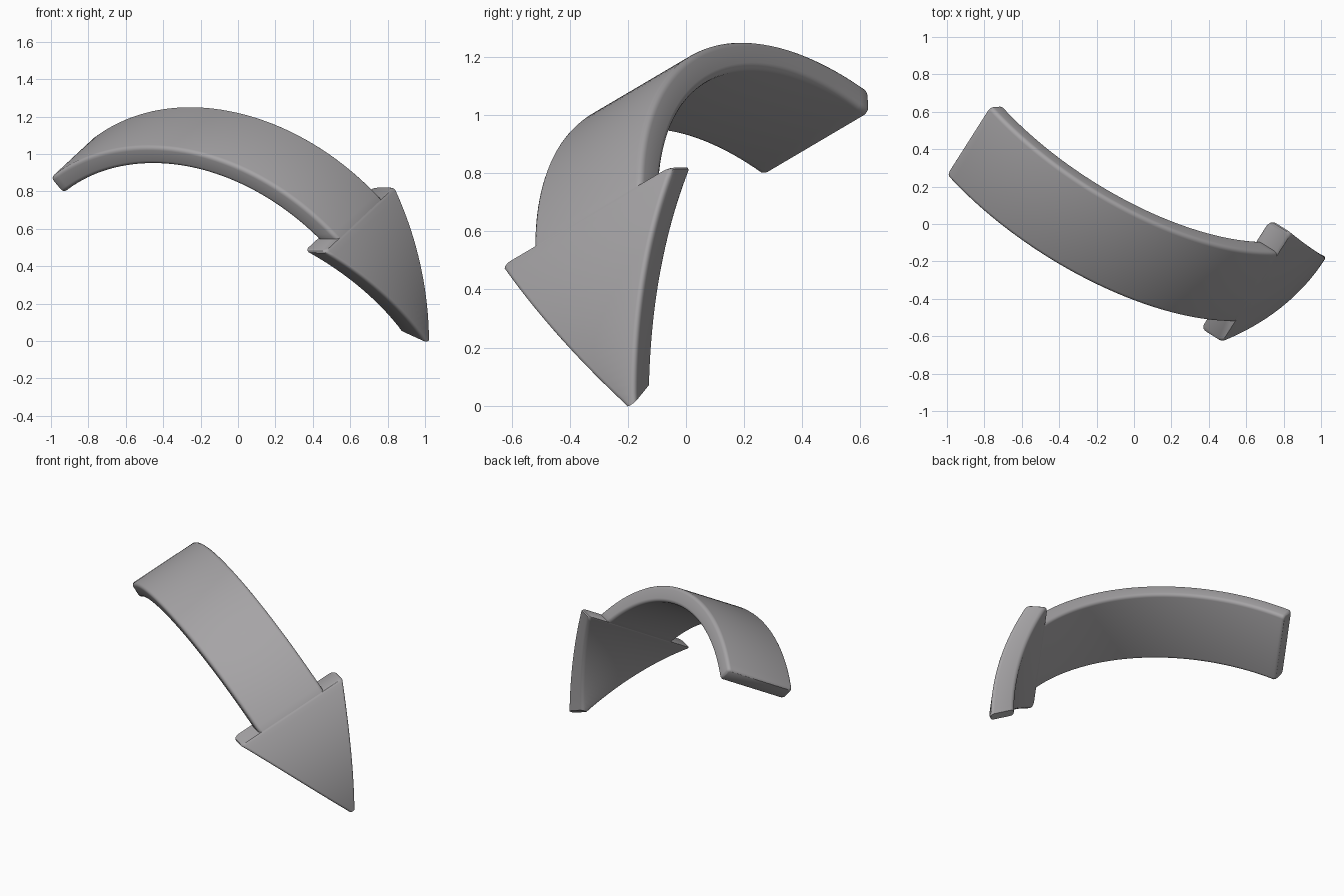
import bpy, bmesh, math
from mathutils import Vector

if "Cube" in bpy.data.objects:
    bpy.data.objects.remove(bpy.data.objects["Cube"])

# Tilted frame: W runs across the strip, E1/E2 span the plane of the bend
W = Vector((0.48, 0.755, 0.445)).normalized()
E1 = Vector((W.y, -W.x, 0)).normalized()
E2 = (Vector((0, 0, 1)) - W * W.z).normalized()
R, CU, CV, CS = 1.28, -0.318, -0.17, 0.346   # bend radius, centre, mid-width
TAIL, BARB, SKEW = 121.6, 34.6, 3.7          # angles in degrees

grey = bpy.data.materials.new("mid grey")
grey.diffuse_color = (0.38, 0.37, 0.38, 1)
grey.use_nodes = True
grey.node_tree.nodes["Principled BSDF"].inputs["Base Color"].default_value = grey.diffuse_color


def section(angle, half, thick, skew, d0=0.0, r=0.022):
    """Rounded rectangular cross-section placed on the bend."""
    r = min(r, half * 0.9)
    corners = [(half - r, r, -90), (half - r, thick - r, 0),
               (-half + r, thick - r, 90), (-half + r, r, 180)]
    pts = []
    for s, d, start in corners:
        for k in range(5):
            q = math.radians(start + 22.5 * k)
            ss, dd = s + r * math.cos(q), d + r * math.sin(q)
            a = math.radians(angle + skew * dd / thick)
            rad = R - d0 - dd
            pts.append(E1 * (CU + rad * math.cos(a)) + E2 * (CV + rad * math.sin(a))
                       + W * (CS + ss))
    return pts


def loft(name, sections):
    bm = bmesh.new()
    rings = [[bm.verts.new(p) for p in sec] for sec in sections]
    n = len(rings[0])
    for a, b in zip(rings, rings[1:]):
        for i in range(n):
            bm.faces.new((a[i], a[(i + 1) % n], b[(i + 1) % n], b[i]))
    bm.faces.new(rings[0])
    bm.faces.new(rings[-1][::-1])
    bmesh.ops.recalc_face_normals(bm, faces=bm.faces)
    me = bpy.data.meshes.new(name)
    bm.to_mesh(me)
    bm.free()
    me.materials.append(grey)
    ob = bpy.data.objects.new(name, me)
    bpy.context.collection.objects.link(ob)
    bpy.ops.object.select_all(action='DESELECT')
    ob.select_set(True)
    bpy.context.view_layer.objects.active = ob
    bpy.ops.object.shade_smooth_by_angle(angle=math.radians(35))


# Curved shaft: eased tail end, then a constant strip running just inside the head
HALF, THICK, N = 0.245, 0.106, 48
shaft = [section(TAIL, HALF - 0.012, THICK - 0.02, 0, 0.01),
         section(TAIL - 0.3, HALF - 0.004, THICK - 0.006, 0, 0.003)]
for i in range(N + 1):
    f = i / N
    shaft.append(section(TAIL - 0.8 + (BARB - TAIL + 0.8) * f, HALF, THICK, SKEW * f))
shaft.append(section(BARB - 2, HALF - 0.01, THICK - 0.012, SKEW, 0.006))
loft("curved_shaft", shaft)

# Arrow head: widest at the barbs, narrowing to a slightly thicker blunt tip
M = 24
head = [section(BARB, 0.37, THICK, SKEW), section(BARB - 0.25, 0.381, THICK, SKEW)]
for i in range(M + 1):
    f = i / M
    head.append(section(BARB - 0.7 - (BARB - 0.7) * f, 0.385 * (1 - f) + 0.022 * f,
                        THICK + 0.042 * f, SKEW))
loft("arrow_head", head)
